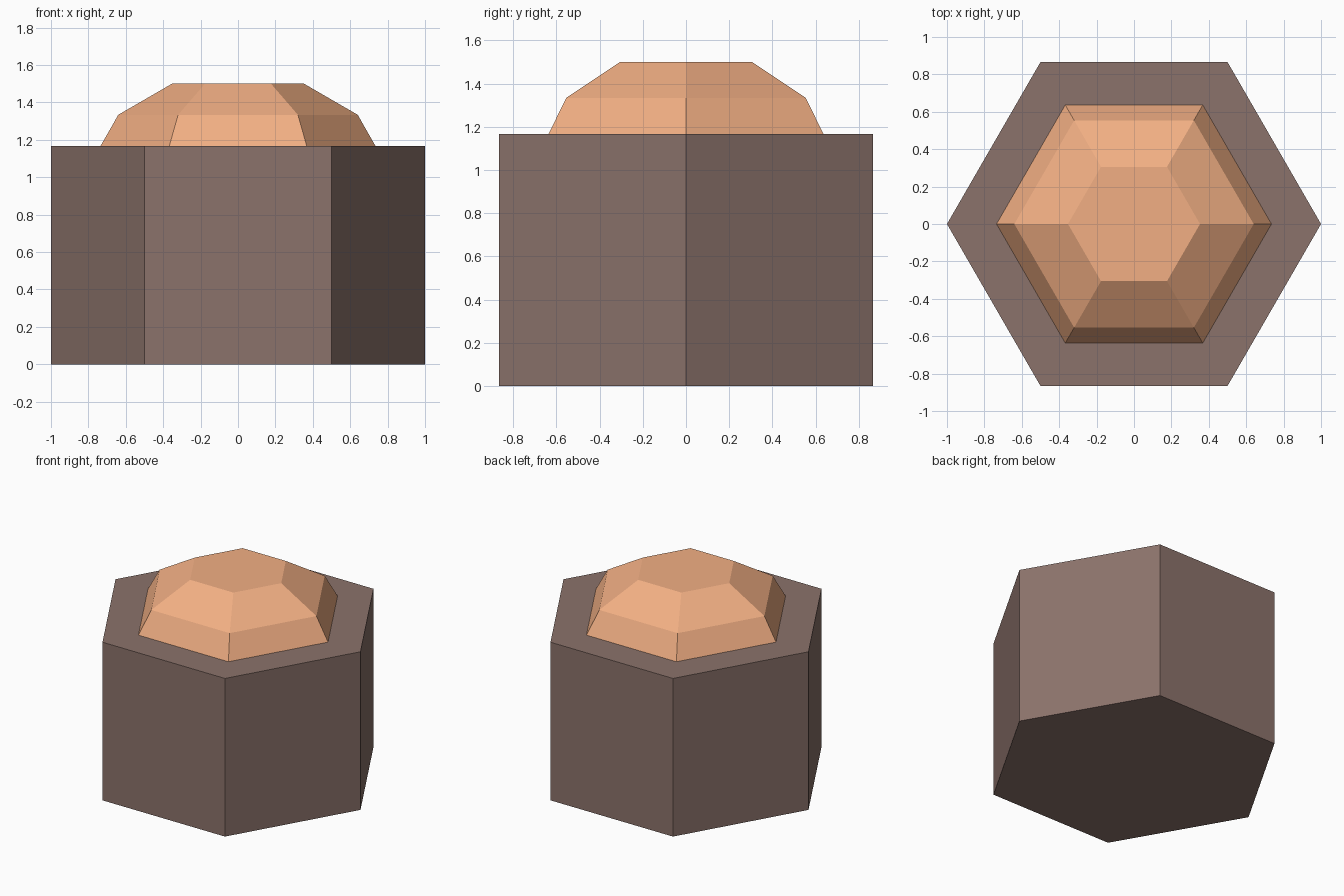
import bpy, bmesh
from math import cos, sin, tau

if "Cube" in bpy.data.objects:
    bpy.data.objects.remove(bpy.data.objects["Cube"])

SIDES = 6


def material(name, colour):
    mat = bpy.data.materials.new(name)
    mat.diffuse_color = (*colour, 1)
    mat.use_nodes = True
    mat.node_tree.nodes["Principled BSDF"].inputs["Base Color"].default_value = mat.diffuse_color
    return mat


def hex_solid(name, profile, mat):
    """Closed hexagonal solid from a (radius, height) profile, bottom to top."""
    bm = bmesh.new()
    rings = [[bm.verts.new((r * cos(tau * i / SIDES), r * sin(tau * i / SIDES), z))
              for i in range(SIDES)] for r, z in profile]
    for low, high in zip(rings, rings[1:]):
        for i in range(SIDES):
            j = (i + 1) % SIDES
            bm.faces.new((low[i], low[j], high[j], high[i]))
    bm.faces.new(rings[0][::-1])
    bm.faces.new(rings[-1])
    mesh = bpy.data.meshes.new(name)
    bm.to_mesh(mesh)
    bm.free()
    mesh.materials.append(mat)
    obj = bpy.data.objects.new(name, mesh)
    bpy.context.collection.objects.link(obj)
    return obj


# Hexagonal block of earth
hex_solid("earth_block", [(1, 0), (1, 1.167)],
          material("brown_earth", (0.26, 0.17, 0.147)))

# Faceted mound on top
hex_solid("sand_mound", [(0.735, 1.167), (0.64, 1.334), (0.353, 1.5)],
          material("orange_sand", (0.89, 0.43, 0.23)))
